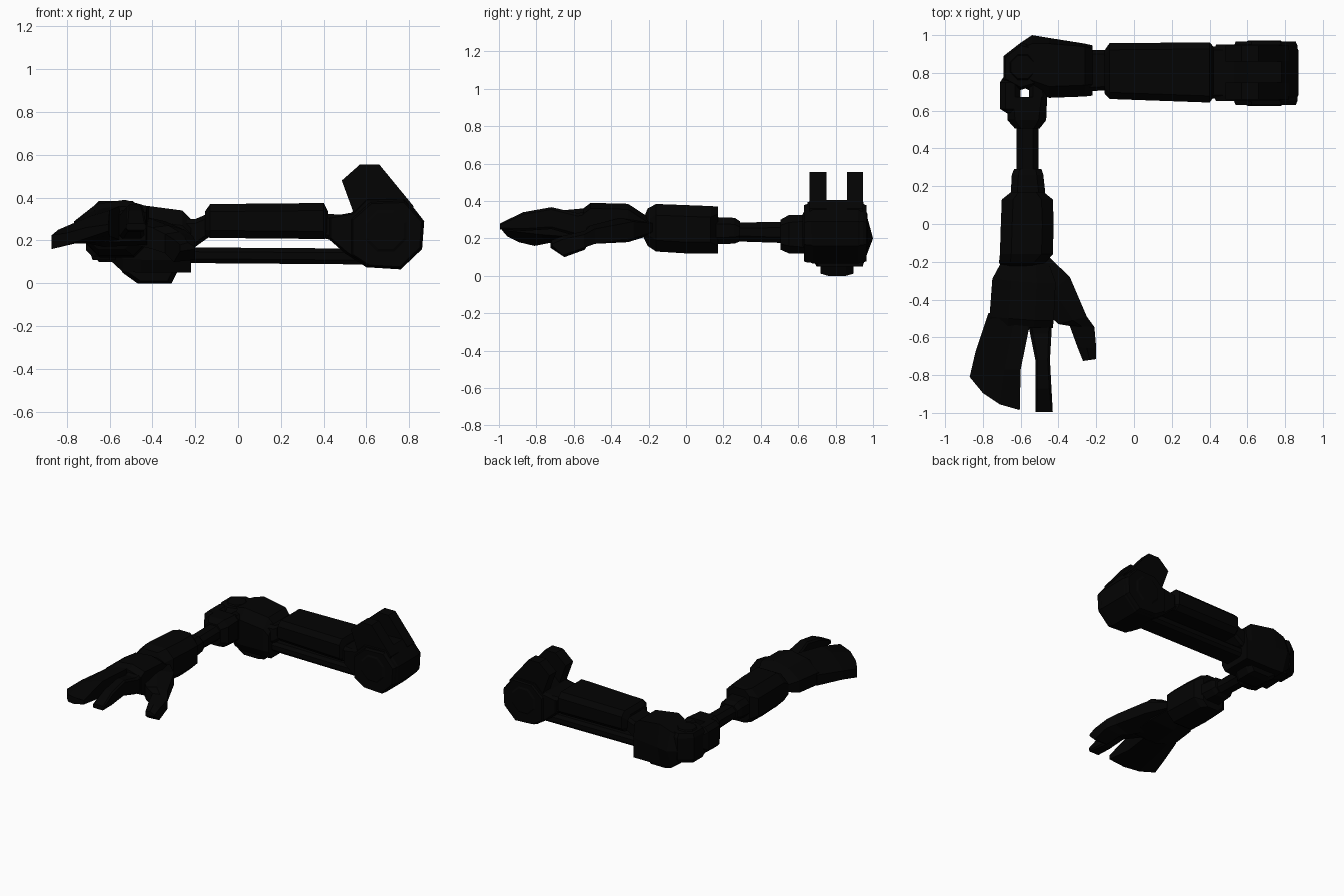
import bpy, bmesh, math

black = bpy.data.materials.new("black_metal")
black.diffuse_color = (0.001, 0.001, 0.001, 1)


def loft(name, rings):
    """Skin equal-length rings of points and cap both ends."""
    bm = bmesh.new()
    vs = [[bm.verts.new(p) for p in r] for r in rings]
    n = len(rings[0])
    for a, b in zip(vs, vs[1:]):
        for i in range(n):
            j = (i + 1) % n
            bm.faces.new((a[i], a[j], b[j], b[i]))
    bm.faces.new(vs[0])
    bm.faces.new(vs[-1])
    bmesh.ops.recalc_face_normals(bm, faces=bm.faces)
    me = bpy.data.meshes.new(name)
    bm.to_mesh(me)
    bm.free()
    me.materials.append(black)
    ob = bpy.data.objects.new(name, me)
    bpy.context.collection.objects.link(ob)
    return ob


def place(axis, pos, a, b):
    return {'x': (pos, a, b), 'y': (a, pos, b), 'z': (a, b, pos)}[axis]


def tube(name, axis, stations):
    """Chamfered box sections: (position, a0, a1, b0, b1, chamfer)."""
    rings = []
    for p, a0, a1, b0, b1, c in stations:
        pts = [(a0 + c, b0), (a1 - c, b0), (a1, b0 + c), (a1, b1 - c),
               (a1 - c, b1), (a0 + c, b1), (a0, b1 - c), (a0, b0 + c)]
        rings.append([place(axis, p, a, b) for a, b in pts])
    return loft(name, rings)


def prism(name, axis, profile, lo, hi, ch=0.0, s=0.88):
    """Extruded profile, optionally with chamfered rims."""
    ca = sum(p[0] for p in profile) / len(profile)
    cb = sum(p[1] for p in profile) / len(profile)
    levels = [(lo, 1), (hi, 1)]
    if ch:
        levels = [(lo, s), (lo + ch, 1), (hi - ch, 1), (hi, s)]
    return loft(name, [[place(axis, l, ca + (a - ca) * k, cb + (b - cb) * k)
                        for a, b in profile] for l, k in levels])


def ngon(cx, cy, r, n=8):
    return [(cx + r * math.cos(math.tau * (i + .5) / n),
             cy + r * math.sin(math.tau * (i + .5) / n)) for i in range(n)]


# shoulder housing, side plates, discs and fork prongs
prism("shoulder_housing", 'y',
      [(.53, .33), (.60, .40), (.78, .405), (.87, .29), (.86, .16), (.76, .065),
       (.60, .075), (.50, .14), (.42, .21), (.42, .31)], .65, .95, .03, .93)
prong = [(.485, .48), (.57, .555), (.66, .555), (.82, .36), (.80, .25), (.60, .22), (.54, .33)]
for tag, lo, hi in (("front", .66, .75), ("back", .86, .945)):
    prism("shoulder_prong_" + tag, 'y', prong, lo, hi)
plate = [(.53, .30), (.62, .38), (.78, .385), (.865, .29), (.857, .165), (.76, .07),
         (.61, .078), (.53, .13)]
for tag, lo, hi in (("front", .63, .70), ("back", .90, .965)):
    prism("shoulder_plate_" + tag, 'y', plate, lo, hi, .02, .95)
for tag, lo, hi in (("front", .624, .64), ("back", .955, .971)):
    prism("shoulder_disc_" + tag, 'y', ngon(.69, .245, .105), lo, hi, .006)

# upper arm with narrower necks and the rod below it
tube("upper_arm", 'x', [(-.155, .69, .92, .22, .335, .03), (-.13, .662, .957, .212, .37, .035),
                        (.40, .643, .962, .207, .375, .035), (.42, .67, .94, .21, .335, .03)])
tube("upper_arm_neck_outer", 'x', [(.40, .665, .94, .21, .325, .02), (.50, .66, .94, .19, .32, .02),
                                   (.58, .66, .94, .15, .32, .02)])
tube("upper_arm_neck_inner", 'x', [(-.27, .70, .92, .15, .30, .02), (-.20, .705, .92, .17, .30, .02),
                                   (-.13, .71, .92, .22, .33, .02)])
tube("upper_arm_rod", 'x', [(-.27, .72, .89, .095, .168, .02), (.62, .72, .89, .088, .162, .02)])


# elbow housing with peaked back and a nub beneath
def elbow_ring(x, y0, y1, yt, z0, z1):
    return [(x, y0, z0 + .06), (x, y0 + .03, z0), (x, .945, z0), (x, y1, .20),
            (x, yt, z1), (x, y0 + .06, z1), (x, y0, z1 - .07)]


loft("elbow_housing", [elbow_ring(-.60, .73, .96, .93, .11, .31), elbow_ring(-.54, .70, 1.0, .955, .055, .335),
                       elbow_ring(-.45, .668, .985, .955, .05, .365), elbow_ring(-.26, .675, .955, .94, .05, .34),
                       elbow_ring(-.22, .68, .946, .93, .05, .30)])
prism("elbow_nub", 'y', [(-.56, .12), (-.54, .05), (-.47, .0), (-.31, .0), (-.28, .06), (-.25, .12)],
      .72, .895, .04, .8)

# elbow hinge and forearm fork
prism("elbow_hinge", 'z', [(-.69, .76), (-.69, .89), (-.60, .96), (-.52, .94), (-.50, .74), (-.60, .71)],
      .11, .33, .03)
prism("hinge_cap", 'z', ngon(-.59, .83, .075), .10, .34, .015)
tube("fork_strap", 'y', [(.585, -.67, -.60, .15, .30, .02), (.61, -.71, -.60, .125, .325, .03),
                         (.75, -.71, -.60, .13, .325, .03), (.78, -.69, -.62, .16, .30, .02)])
tube("fork_socket", 'y', [(.505, -.63, -.50, .14, .30, .03), (.55, -.67, -.465, .12, .325, .04),
                          (.672, -.67, -.46, .12, .325, .03)])
tube("fork_strap_inner", 'y', [(.66, -.555, -.46, .13, .32, .02), (.77, -.555, -.47, .14, .31, .02)])

# forearm rod, collar and cuff
tube("forearm_rod", 'y', [(.54, -.622, -.505, .175, .288, .03), (.24, -.622, -.505, .185, .285, .03)])
tube("forearm_collar", 'y', [(.29, -.635, -.49, .185, .29, .03), (.26, -.647, -.48, .172, .31, .035),
                             (.12, -.655, -.465, .168, .315, .035)])
tube("forearm_cuff", 'y', [(.17, -.65, -.48, .12, .37, .04), (.13, -.70, -.43, .12, .373, .06),
                           (0, -.705, -.425, .12, .378, .06), (-.16, -.71, -.43, .13, .384, .06),
                           (-.205, -.715, -.47, .16, .36, .06), (-.225, -.70, -.50, .20, .31, .04)])


# palm
def palm_ring(y, x0, x1, z0, zl, zt):
    w = x1 - x0
    return [(x0, y, z0 + .02), (x0, y, zl), (x0 + w * .3, y - .01, zt - .02), (x1 - w * .3, y - .02, zt),
            (x1, y - .02, zt - .03), (x1, y - .02, z0), (x0 + w * .4, y - .02, z0 - .01)]


loft("palm", [palm_ring(-.16, -.68, -.46, .23, .28, .30), palm_ring(-.29, -.75, -.415, .19, .30, .385),
              palm_ring(-.49, -.765, -.425, .18, .29, .39), palm_ring(-.53, -.77, -.43, .20, .27, .36)])

# three joined outer fingers: columns of (x, y, top, bottom) from knuckle to tip
columns = [
    [(-.77, -.47, .28, .20), (-.84, -.68, .25, .185), (-.87, -.81, .225, .16)],
    [(-.71, -.48, .33, .19), (-.765, -.73, .282, .185), (-.80, -.895, .235, .18)],
    [(-.63, -.49, .355, .19), (-.685, -.77, .315, .20), (-.71, -.955, .26, .21)],
    [(-.545, -.50, .365, .20), (-.60, -.77, .34, .22), (-.605, -.985, .275, .245)]]
loft("outer_fingers", [[(c[k][0], c[k][1], c[k][2]) for c in columns] +
                       [(c[k][0], c[k][1], c[k][3]) for c in reversed(columns)] for k in range(3)])

# index finger
tube("index_finger", 'y', [(-.48, -.57, -.432, .21, .35, .015), (-.58, -.55, -.437, .21, .335, .015),
                           (-.72, -.522, -.445, .25, .367, .012), (-.87, -.522, -.437, .24, .34, .012),
                           (-.995, -.522, -.43, .248, .28, .008)])

# thumb: stations of (inner x, inner y, outer x, outer y, bottom, top)
thumb = [(-.56, -.22, -.46, -.165, .23, .30), (-.52, -.42, -.34, -.28, .19, .31),
         (-.40, -.53, -.25, -.49, .16, .27), (-.34, -.54, -.21, -.545, .14, .24),
         (-.30, -.65, -.20, -.66, .10, .215), (-.27, -.725, -.20, -.715, .15, .19)]
loft("thumb", [[(a, b, z0), (c, d, z0 + .01), (c, d, z1 - .02), ((a + c) / 2, (b + d) / 2, z1), (a, b, z1 - .01)]
               for a, b, c, d, z0, z1 in thumb])
